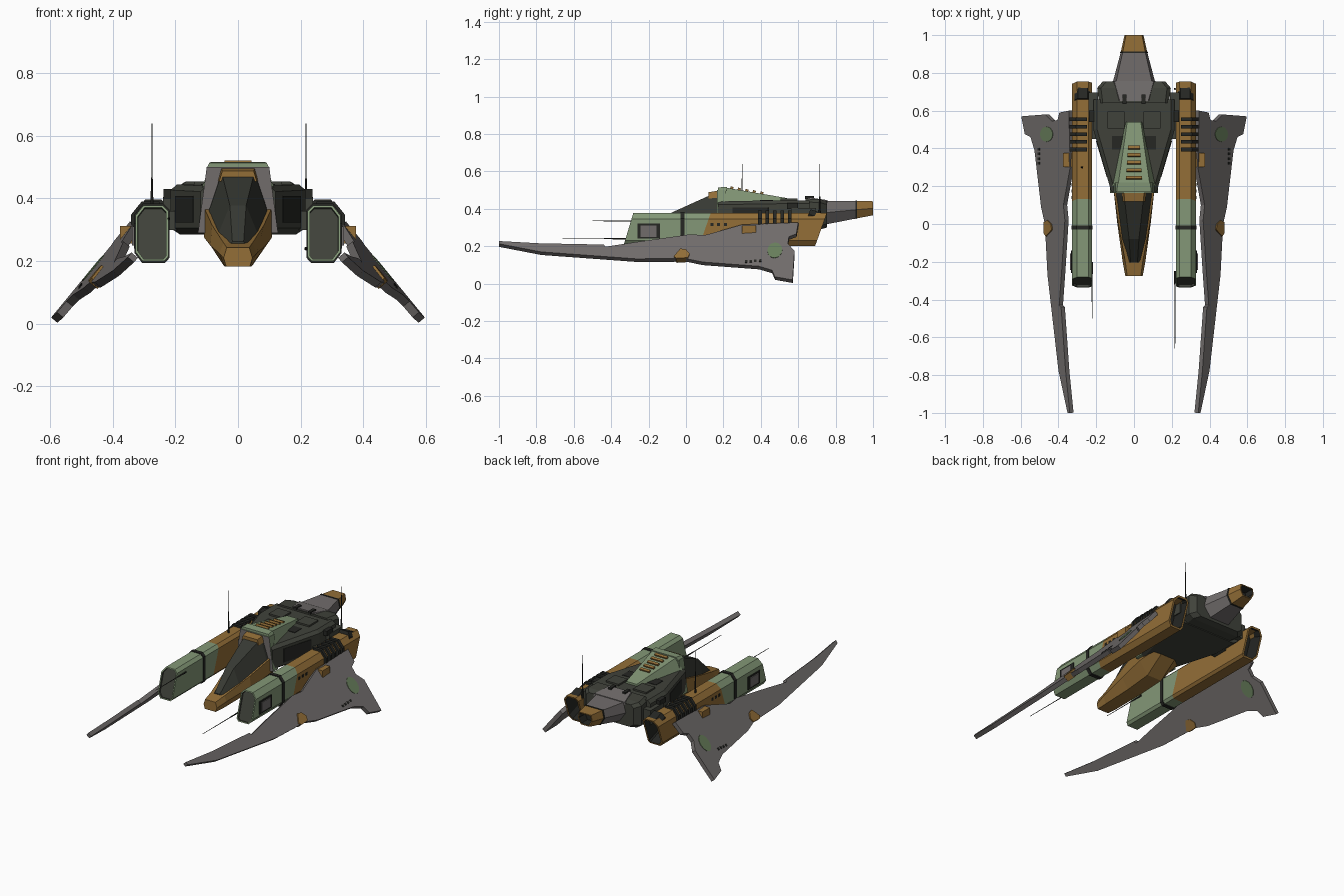
import bpy, bmesh, math
from mathutils import Vector, Matrix

if "Cube" in bpy.data.objects:
    bpy.data.objects.remove(bpy.data.objects["Cube"])


def mat(name, r, g, b):
    m = bpy.data.materials.new(name)
    m.diffuse_color = [(c / 255) ** 2.2 for c in (r, g, b)] + [1]
    m.use_nodes = True
    m.node_tree.nodes["Principled BSDF"].inputs["Base Color"].default_value = m.diffuse_color
    return m


GOLD = mat("ochre", 146, 110, 58)
GREEN = mat("sage green", 130, 150, 118)
GREY = mat("warm grey", 112, 108, 107)
DARK = mat("dark olive", 66, 68, 61)
BLACK = mat("near black", 42, 43, 40)
SPOT = mat("moss green", 104, 126, 92)
GLASS = mat("dark glass", 58, 60, 54)


def finish(name, bm, mats, mirror=False):
    me = bpy.data.meshes.new(name)
    bm.to_mesh(me)
    bm.free()
    ob = bpy.data.objects.new(name, me)
    bpy.context.collection.objects.link(ob)
    for m in mats:
        me.materials.append(m)
    if mirror:
        ob.modifiers.new("mirror", 'MIRROR').use_mirror_merge = False
    return ob


def loft(name, secs, mats, seg=None, start=0, end=0, mirror=False, hollow=None):
    """Skin closed sections; seg = material index per span; hollow = {cap: (rim, depth, material)}"""
    bm = bmesh.new()
    rings = [[bm.verts.new(p) for p in s] for s in secs]
    n = len(rings[0])
    for k in range(len(rings) - 1):
        for i in range(n):
            j = (i + 1) % n
            f = bm.faces.new((rings[k][i], rings[k][j], rings[k + 1][j], rings[k + 1][i]))
            f.material_index = seg[k] if seg else 0
    caps = [bm.faces.new(rings[0][::-1]), bm.faces.new(rings[-1])]
    caps[0].material_index, caps[1].material_index = start, end
    bmesh.ops.recalc_face_normals(bm, faces=bm.faces[:])
    for c, (rim, depth, mi) in (hollow or {}).items():
        bmesh.ops.inset_individual(bm, faces=[caps[c]], thickness=rim, depth=0)
        caps[c].material_index = mi
        r = bmesh.ops.inset_individual(bm, faces=[caps[c]], thickness=0.001, depth=-depth)
        for f in r["faces"]:
            f.material_index = mi
    return finish(name, bm, mats, mirror)


def box(name, c, size, m, mirror=False, rot=(0, 'Z')):
    bm = bmesh.new()
    bmesh.ops.create_cube(bm, size=1)
    M = Matrix.Translation(c) @ Matrix.Rotation(math.radians(rot[0]), 4, rot[1]) @ Matrix.Diagonal((*size, 1))
    bmesh.ops.transform(bm, matrix=M, verts=bm.verts)
    return finish(name, bm, [m], mirror)


def rod(name, a, b, r, m):
    a, b = Vector(a), Vector(b)
    bm = bmesh.new()
    bmesh.ops.create_cone(bm, cap_ends=True, segments=6, radius1=r, radius2=r * 0.5, depth=(b - a).length)
    M = Matrix.Translation((a + b) / 2) @ (b - a).to_track_quat('Z', 'Y').to_matrix().to_4x4()
    bmesh.ops.transform(bm, matrix=M, verts=bm.verts)
    return finish(name, bm, [m])


def sym(y, half):
    """Section at y from its right half (x, z), listed bottom to top"""
    return [(x, y, z) for x, z in half] + [(-x, y, z) for x, z in reversed(half)]


# Engine pods: chamfered tubes with slanted ends
POD = [(.222, .215), (.235, .2), (.305, .2), (.328, .23), (.328, .345), (.302, .378), (.24, .378), (.222, .36)]


def pod_ring(y, slant, grow=0):
    return [((x - .275) * (1 + grow) + .275, y + (z - .2) * slant, (z - .29) * (1 + grow) + .29) for x, z in POD]


loft("engine_pod", [pod_ring(-.335, .3), pod_ring(.07, .35), pod_ring(.69, .36)], [GREEN, GOLD, DARK, BLACK],
     seg=[0, 1], start=0, end=1, mirror=True, hollow={0: (.008, .012, 2), 1: (.012, .09, 3)})
loft("pod_band", [pod_ring(-.03, 0, .06), pod_ring(-.008, 0, .06)], [BLACK], mirror=True)
box("pod_side_frame", (.329, -.2, .28), (.008, .12, .08), BLACK, True)
box("pod_side_panel", (.333, -.2, .28), (.01, .085, .06), GREY, True)
RIB = [(.25, .36), (.25, .39), (.308, .39), (.342, .348), (.342, .3), (.31, .3)]
for i in range(5):
    y = .385 + i * .04
    loft("cooling_rib", [[(x, y, z) for x, z in RIB], [(x, y + .02, z) for x, z in RIB]], [BLACK], mirror=True)
for i in range(3):
    box("pod_port", (.328, .14 + i * .035, .315), (.006, .016, .016), BLACK, True)
box("wing_bracket", (.342, .338, .284), (.07, .075, .055), GOLD, True)

# Swept wings: flat outline laid on a tilted plane
NRM = Vector((1.211, -.066, 1)).normalized()


def plate(name, pts, m, top, bottom):
    base = [Vector((x, y, .705 - 1.211 * x + .066 * y)) for x, y in pts]
    return loft(name, [[p + NRM * bottom for p in base], [p + NRM * top for p in base]], [m], mirror=True)


WING = [(.34, -1), (.352, -1), (.4, -.775), (.458, -.27), (.472, 0), (.492, .09), (.52, .33), (.527, .39),
        (.548, .46), (.578, .475), (.597, .57), (.47, .58), (.435, .545), (.405, .55), (.395, .59), (.345, .6),
        (.338, .3), (.374, .1), (.366, .02), (.383, -.25), (.396, -.43), (.386, -.44), (.362, -.78)]
plate("wing", WING, GREY, 0, -.026)
plate("wing_spot", [(.462 + .034 * math.cos(a * math.pi / 6), .475 + .04 * math.sin(a * math.pi / 6))
                    for a in range(12)], SPOT, .003, -.029)
plate("wing_patch", [(.43, -.03), (.462, -.065), (.472, -.05), (.472, .01), (.455, .02), (.435, .0)], GOLD, .008, -.03)
for i in range(4):
    y = .315 + i * .025
    plate("wing_port", [(.498, y), (.508, y), (.508, y + .013), (.498, y + .013)], BLACK, .003, 0)

# Main hull, widening to the rear
def hull_ring(y, hw, zb, zt):
    return sym(y, [(hw - .03, zb), (hw, zb + .02), (hw, zt - .018), (hw - .02, zt)])


loft("main_hull", [hull_ring(.17, .12, .285, .44), hull_ring(.5, .215, .285, .445), hull_ring(.66, .215, .285, .445)],
     [DARK])
loft("rear_collar", [hull_ring(.64, .185, .29, .455), hull_ring(.72, .195, .29, .45), hull_ring(.755, .165, .3, .44)],
     [DARK])
loft("rear_deck_plate", [sym(.65, [(.085, .44), (.075, .462)]), sym(.757, [(.115, .43), (.105, .446)])], [GREY])
box("hull_side_vent", (.168, .345, .365), (.2, .01, .085), BLACK, True, (73.4, 'Z'))
box("deck_intake", (.08, .43, .443), (.075, .07, .008), BLACK, True)
box("deck_hatch", (.095, .55, .448), (.09, .09, .014), DARK, True)
box("deck_latch", (.05, .66, .46), (.02, .05, .015), BLACK, True)
box("pod_pylon", (.215, .63, .36), (.05, .13, .09), DARK, True)
box("front_pylon", (.212, .5, .33), (.05, .1, .06), DARK, True)
box("pylon_cap", (.208, .57, .415), (.06, .06, .03), BLACK, True)

# Tail boom with hollow exhaust
def tail_ring(y, hw, zb, zt):
    return sym(y, [(hw * .6, zb), (hw, (zb + zt) / 2), (hw * .85, zt)])


loft("tail_boom", [tail_ring(.74, .115, .315, .442), tail_ring(.91, .07, .348, .442), tail_ring(1, .05, .365, .44)],
     [GREY, GOLD, BLACK], seg=[0, 1], end=1, hollow={1: (.008, .06, 2)})
loft("tail_band", [tail_ring(.905, .074, .345, .445), tail_ring(.914, .072, .347, .445)], [BLACK])

# Nose and cockpit
loft("nose", [sym(-.275, [(.038, .183), (.046, .21), (.036, .243)]),
              sym(-.2, [(.042, .182), (.06, .225), (.046, .258)]),
              sym(.0, [(.046, .186), (.088, .25), (.083, .315)]),
              sym(.18, [(.05, .2), (.108, .275), (.108, .37)]),
              sym(.3, [(.05, .285), (.1, .29), (.1, .37)])], [GOLD])
loft("canopy", [sym(-.205, [(.034, .245), (.018, .262)]), sym(-.08, [(.064, .285), (.026, .378)]),
                sym(.15, [(.1, .34), (.052, .482)]), sym(.2, [(.1, .34), (.055, .49)])], [GLASS])
loft("canopy_cap", [sym(.12, [(.06, .455), (.05, .488)]), sym(.2, [(.066, .46), (.055, .502)])], [GOLD])

# Roof arch and tapering spine with louvres
loft("arch_posts", [sym(.165, [(.128, .29), (.1, .5)]), sym(.215, [(.128, .29), (.1, .5)])],
     [GREEN, GREY], start=1, end=0)
loft("arch_top", [sym(.17, [(.101, .495), (.092, .514)]), sym(.22, [(.1, .495), (.085, .517)])], [GREEN])
loft("roof_spine", [sym(.2, [(.115, .435), (.085, .515)]), sym(.54, [(.048, .435), (.036, .457)])], [GREEN])
for i in range(5):
    y = .245 + i * .04
    z = .515 - (y - .2) * .171
    box("louvre", (0, y, z + .004), (.085 - i * .005, .016, .014), GOLD, rot=(-20, 'X'))

# Antennas and forward guns
for n, a, b in (("left_antenna", (-.275, .3, .37), (-.275, .3, .64)), ("right_antenna", (.217, .715, .37), (.217, .715, .64)),
                ("left_gun", (-.222, -.2, .335), (-.222, -.5, .335)), ("right_gun", (.217, -.25, .24), (.217, -.66, .24))):
    mid = [p + (q - p) * .35 for p, q in zip(a, b)]
    rod(n, a, b, .003, BLACK)
    rod(n + "_base", a, mid, .006, BLACK)
